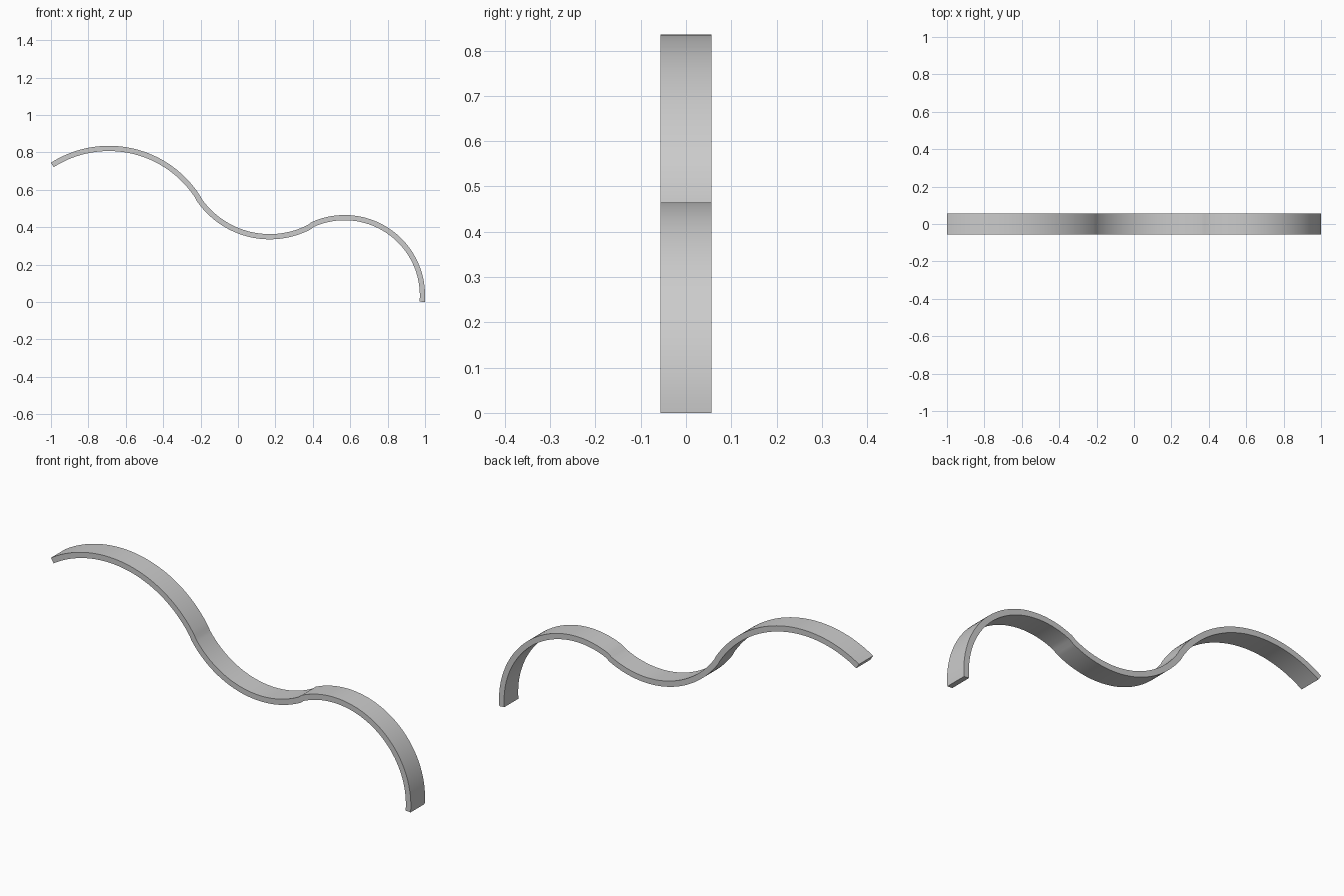
import bpy
import bmesh
from math import atan2, cos, sin, radians, pi
from mathutils import Vector

if "Cube" in bpy.data.objects:
    bpy.data.objects.remove(bpy.data.objects["Cube"], do_unlink=True)

WIDTH = 0.112
THICK = 0.028
STEPS = 40

# Light grey material
grey = bpy.data.materials.new("light_grey")
grey.use_nodes = True
color = (0.6, 0.6, 0.6, 1.0)
grey.diffuse_color = color
grey.node_tree.nodes["Principled BSDF"].inputs["Base Color"].default_value = color

# Centres and centreline radii of the three tangent arcs, in x and z
crest, crest_r = Vector((-0.69, 0.257)), 0.564
valley, valley_r = Vector((0.17, 0.809)), 0.46
hook, hook_r = Vector((0.57, 0.035)), 0.416


def heading(a, b):
    return atan2(b.y - a.y, b.x - a.x)


join_a = heading(crest, valley)
join_b = heading(hook, valley)

# Each arc: centre, radius, start angle, end angle, side of its outer face
arcs = [
    (crest, crest_r, radians(122.5), join_a, 1),
    (valley, valley_r, join_a + pi, join_b + pi, -1),
    (hook, hook_r, join_b, radians(-4.7), 1),
]

# Sample the centreline with its upward normals
samples = []
for i, (centre, radius, start, end, side) in enumerate(arcs):
    for k in range(1 if i else 0, STEPS + 1):
        t = start + (end - start) * k / STEPS
        out = Vector((cos(t), sin(t)))
        samples.append((centre + out * radius, out * side))

# Sweep a rectangular section along the centreline
bm = bmesh.new()
rings = []
for point, normal in samples:
    ring = []
    for y, n in ((-1, 1), (1, 1), (1, -1), (-1, -1)):
        p = point + normal * (n * THICK / 2)
        ring.append(bm.verts.new((p.x, y * WIDTH / 2, max(p.y, 0))))
    rings.append(ring)
for a, b in zip(rings, rings[1:]):
    for j in range(4):
        k = (j + 1) % 4
        bm.faces.new((a[j], a[k], b[k], b[j]))
bm.faces.new(rings[0])
bm.faces.new(rings[-1])
bmesh.ops.recalc_face_normals(bm, faces=bm.faces)

mesh = bpy.data.meshes.new("wavy_strip")
bm.to_mesh(mesh)
bm.free()
mesh.materials.append(grey)
strip = bpy.data.objects.new("wavy_strip", mesh)
bpy.context.collection.objects.link(strip)

# Smooth curved faces, crisp edges
bpy.ops.object.select_all(action="DESELECT")
strip.select_set(True)
bpy.context.view_layer.objects.active = strip
bpy.ops.object.shade_smooth_by_angle(angle=radians(30))
